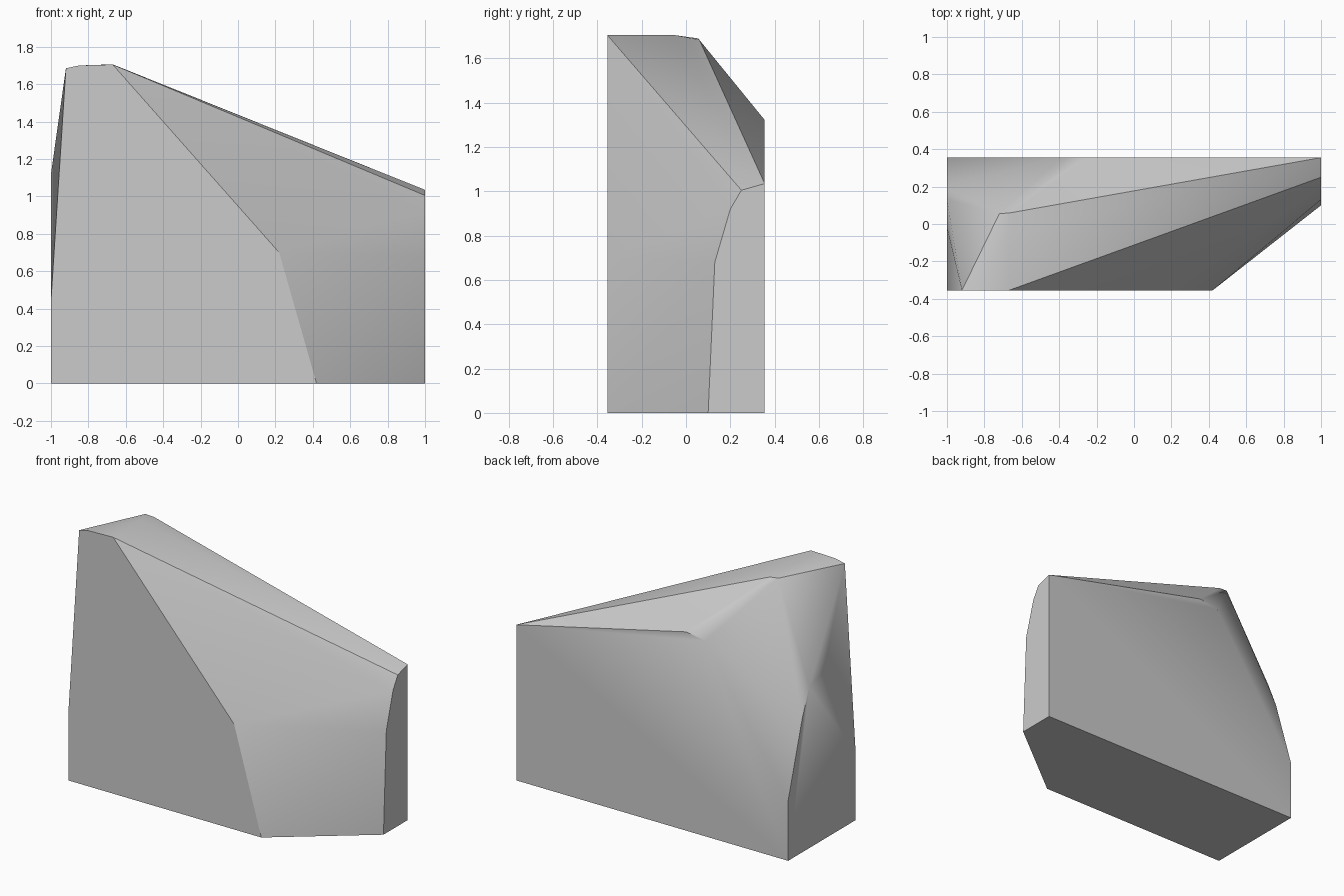
import bpy
import bmesh
import math

cube = bpy.data.objects.get("Cube")
if cube:
    bpy.data.objects.remove(cube, do_unlink=True)

DEPTH = 0.355

stone = bpy.data.materials.new("stone_grey")
stone.use_nodes = True
grey = (0.6, 0.6, 0.6, 1)
stone.diffuse_color = grey
stone.node_tree.nodes["Principled BSDF"].inputs["Base Color"].default_value = grey

# Corner outlines of the flat sides, each lying in one plane
front = [(-1, 0), (0.42, 0), (0.22, 0.7), (-0.67, 1.705), (-0.85, 1.7), (-0.92, 1.685), (-1, 0.44)]
back = [(-1, 0), (1, 0), (1, 1.035), (-0.25, 1.322), (-0.39, 1.3), (-1, 0.4)]
left_end = [(0.1, 0), (0.13, 0.68), (0.2, 0.92), (0.25, 1.005)]
right_end = [(0.207, 0.89), (0.132, 1.07), (-0.02, 1.12)]
crest = [(-0.72, 0.055, 1.69), (-0.66, 0.06, 1.684), (-0.67, -0.06, 1.706)]

corners = [(x, -DEPTH, z) for x, z in front]
corners += [(x, DEPTH, z) for x, z in back]
corners += [(1, y, z) for y, z in left_end]
corners += [(-1, y, z) for y, z in right_end]
corners += crest

# Wrap the corners in a faceted boulder
bm = bmesh.new()
for corner in corners:
    bm.verts.new(corner)
hull = bmesh.ops.convex_hull(bm, input=bm.verts[:])
bmesh.ops.delete(bm, geom=[v for v in bm.verts if not v.link_faces], context="VERTS")
bmesh.ops.dissolve_limit(bm, angle_limit=math.radians(0.5), verts=bm.verts[:], edges=bm.edges[:])
bmesh.ops.recalc_face_normals(bm, faces=bm.faces[:])
mesh = bpy.data.meshes.new("boulder")
bm.to_mesh(mesh)
bm.free()

boulder = bpy.data.objects.new("boulder", mesh)
bpy.context.collection.objects.link(boulder)
mesh.materials.append(stone)

# Soften shallow creases and keep the strong ones sharp
bpy.ops.object.select_all(action="DESELECT")
boulder.select_set(True)
bpy.context.view_layer.objects.active = boulder
bpy.ops.object.shade_smooth_by_angle(angle=math.radians(30))
